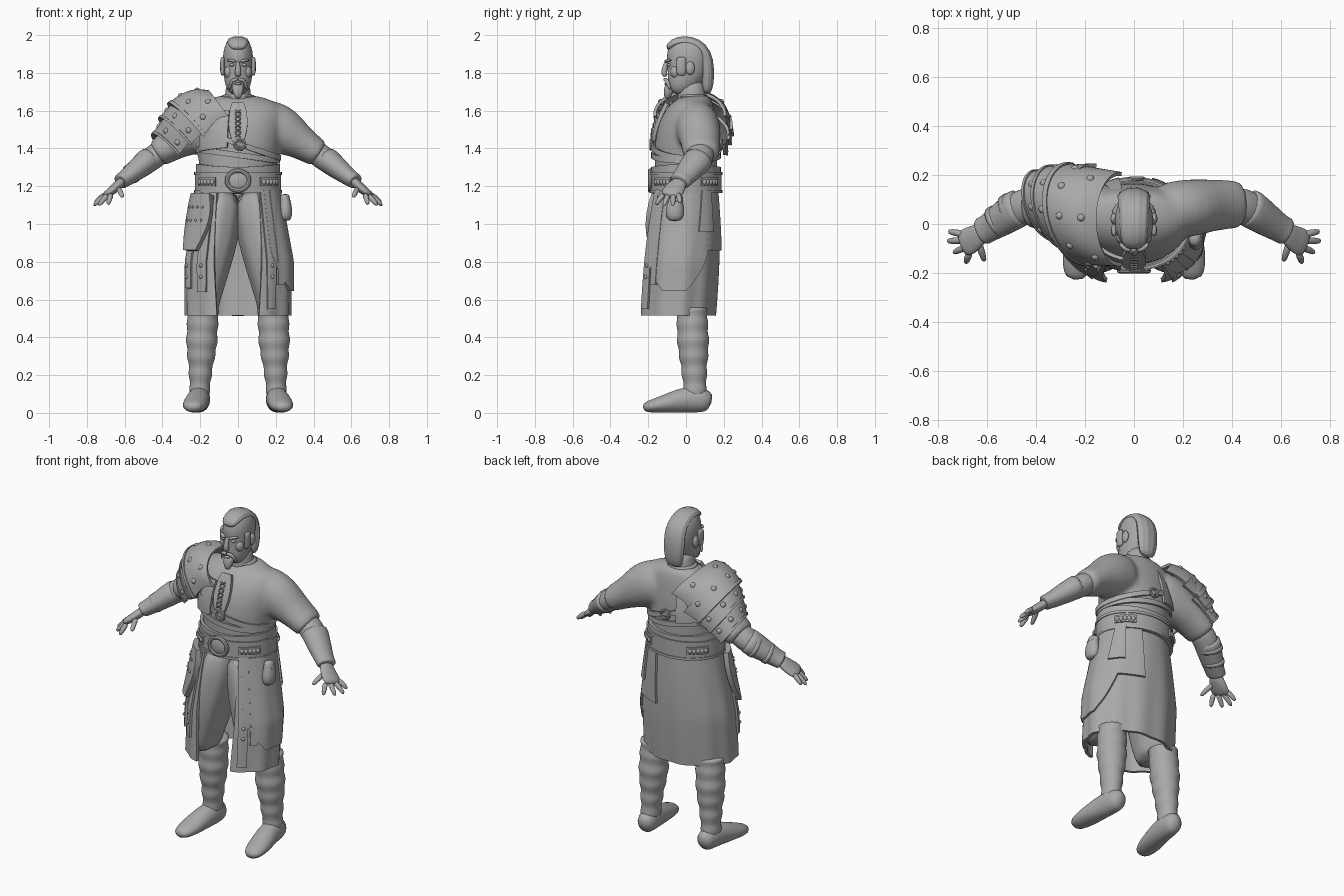
import bpy, bmesh
from math import sin, cos, pi, radians, exp
from mathutils import Vector

if "Cube" in bpy.data.objects:
    bpy.data.objects.remove(bpy.data.objects["Cube"], do_unlink=True)

grey = bpy.data.materials.new("plain grey")
grey.use_nodes = True
grey.diffuse_color = (.4, .4, .4, 1)
grey.node_tree.nodes["Principled BSDF"].inputs["Base Color"].default_value = (.4, .4, .4, 1)
SIDES = (("left", 1), ("right", -1))


def finish(name, bm):
    bmesh.ops.recalc_face_normals(bm, faces=bm.faces)
    mesh = bpy.data.meshes.new(name)
    bm.to_mesh(mesh)
    bm.free()
    mesh.shade_smooth()
    mesh.materials.append(grey)
    obj = bpy.data.objects.new(name, mesh)
    bpy.context.collection.objects.link(obj)
    return obj


def tube(name, *paths, side=1, ref=(0, 1, 0), sides=16, ripple=0, folds=8, level=1):
    """Loft through (x, y, z, radius along ref, other radius) points."""
    bm = bmesh.new()
    for path in paths:
        pts = [Vector((side * p[0], p[1], p[2])) for p in path]
        rings = []
        for i, p in enumerate(path):
            tan = (pts[min(i + 1, len(pts) - 1)] - pts[max(i - 1, 0)]).normalized()
            u = Vector(ref)
            u = (u - tan * u.dot(tan)).normalized()
            v = tan.cross(u)
            ring = []
            for k in range(sides):
                a = 2 * pi * k / sides
                r = 1 + ripple * cos(folds * a)
                ring.append(bm.verts.new(pts[i] + r * (u * p[3] * cos(a) + v * p[4] * sin(a))))
            rings.append(ring)
        for lo, hi in zip(rings, rings[1:]):
            for k in range(sides):
                n = (k + 1) % sides
                bm.faces.new((lo[k], lo[n], hi[n], hi[k]))
        bm.faces.new(rings[0])
        bm.faces.new(rings[-1])
    obj = finish(name, bm)
    if level:
        obj.modifiers.new("Round", "SUBSURF").levels = level
    return obj


def sheet(name, place, cols=12, rows=6, thick=.015, closed=False):
    """Thick sheet whose points come from place(u, v), both from 0 to 1."""
    bm = bmesh.new()
    grid = [[bm.verts.new(place(i / cols, j / rows)) for i in range(cols + (not closed))]
            for j in range(rows + 1)]
    for lo, hi in zip(grid, grid[1:]):
        for i in range(cols):
            n = (i + 1) % len(lo)
            bm.faces.new((lo[i], lo[n], hi[n], hi[i]))
    obj = finish(name, bm)
    solid = obj.modifiers.new("Thickness", "SOLIDIFY")
    solid.thickness, solid.offset = thick, 0
    obj.modifiers.new("Sharp edges", "EDGE_SPLIT").split_angle = radians(40)
    return obj


def ball(name, loc, size):
    bm = bmesh.new()
    bmesh.ops.create_uvsphere(bm, u_segments=14, v_segments=8, radius=1)
    for v in bm.verts:
        v.co = Vector(c * s for c, s in zip(v.co, size)) + Vector(loc)
    return finish(name, bm)


def lerp(a, b, t):
    return a + (b - a) * t


# Surfaces that clothing and straps lie on; angle 0 is the front, +90 the left
def trunk(deg, z, off=0):
    a = radians(deg)
    return Vector(((.213 + off) * sin(a), -(.174 + off) * cos(a), z))


def skirt(deg, z, off=0):
    a, t = radians(deg), (1.2 - z) / .68
    rx, ry = .2 + .072 * min(1, 1.7 * t) + off, .165 + .035 * t + .015 * sin(pi * t) + off
    wave = 1 + .02 * t * cos(11 * a)
    return Vector((rx * wave * sin(a), -.005 - .043 * t - ry * wave * cos(a), z))


# Tunic: torso and loose sleeves fused together
torso = [(0, 0, 1.15, .165, .2), (0, 0, 1.3, .167, .205), (0, 0, 1.42, .17, .222),
         (0, .01, 1.52, .158, .24), (0, .035, 1.6, .128, .25), (0, .05, 1.65, .095, .2), (0, .045, 1.685, .08, .1)]
sleeve = [(.08, .05, 1.53, .11, .135), (.18, .06, 1.525, .12, .135), (.25, .068, 1.485, .118, .13),
          (.325, .078, 1.437, .105, .09), (.42, .08, 1.375, .1, .076), (.435, .08, 1.365, .098, .072)]
tunic = tube("tunic", torso, sleeve, [(-p[0], *p[1:]) for p in sleeve], sides=24)
remesh = tunic.modifiers.new("Fuse", "REMESH")
remesh.mode, remesh.voxel_size, remesh.use_smooth_shade = "VOXEL", .012, True
soft = tunic.modifiers.new("Soften", "SMOOTH")
soft.factor, soft.iterations = .5, 14

# Neck, head and face
tube("neck", [(0, .04, 1.58, .085, .085), (0, .03, 1.66, .075, .07), (0, .02, 1.78, .075, .065)])
tube("collar", [(0, .035, 1.665, .09, .1), (0, .035, 1.69, .086, .093)], sides=24)
tube("head", [(0, -.06, 1.69, .035, .035), (0, -.04, 1.725, .067, .066), (0, -.008, 1.775, .099, .077),
              (0, .01, 1.84, .113, .081), (0, .012, 1.9, .118, .082), (0, .015, 1.95, .1, .07), (0, .02, 1.98, .06, .045)],
     level=2)
tube("hair", [(0, -.1, 1.925, .035, .015), (0, -.073, 1.957, .053, .026), (0, -.01, 1.97, .058, .031),
              (0, .06, 1.955, .06, .031), (0, .105, 1.905, .064, .034), (0, .117, 1.82, .068, .034),
              (0, .115, 1.74, .06, .033), (0, .11, 1.685, .045, .02)], ref=(1, 0, 0), sides=40, ripple=.035, folds=10)
tube("nose", [(0, -.1, 1.865, .012, .011), (0, -.112, 1.83, .014, .012), (0, -.118, 1.797, .017, .02),
              (0, -.105, 1.78, .012, .014)])
tube("goatee", [(0, -.08, 1.745, .025, .03), (0, -.09, 1.715, .026, .032), (0, -.098, 1.685, .022, .024),
                (0, -.1, 1.662, .01, .01)], sides=24, ripple=.06)
ball("lower_lip", (0, -.103, 1.742), (.018, .011, .007))
for label, s in SIDES:
    tube(label + "_moustache", [(0, -.112, 1.767, .01, .01), (.025, -.106, 1.764, .012, .011),
                                (.042, -.094, 1.745, .01, .009), (.045, -.085, 1.71, .006, .006)], side=s)
    tube(label + "_brow", [(.012, -.107, 1.858, .011, .008), (.035, -.102, 1.868, .012, .008),
                           (.06, -.078, 1.866, .008, .006)], side=s)
    ball(label + "_eye", (s * .033, -.091, 1.842), (.014, .011, .008))
    ball(label + "_cheek", (s * .046, -.055, 1.805), (.028, .028, .035))
    ball(label + "_ear", (s * .082, .022, 1.825), (.014, .024, .036))
    tube(label + "_sideburn", [(.078, -.025, 1.885, .024, .01), (.084, -.025, 1.87, .026, .012),
                               (.082, -.025, 1.8, .026, .012), (.078, -.027, 1.785, .022, .01)], side=s)

# Shirt placket with cross lacing
sheet("placket", lambda u, v: Vector((.05 * (2 * u - 1) * sin(pi * lerp(.12, .88, v)) ** .5,
      lerp(-.172, -.102, v ** 1.5), lerp(1.44, 1.64, v))), rows=10, thick=.02)
for k in range(6):
    for s in (1, -1):
        z, y = 1.47 + .025 * k, -.184 + .065 * (k / 7) ** 1.5
        tube("lace", [(-.015 * s, y, z - .01, .004, .004), (.015 * s, y, z + .01, .004, .004)], sides=6, level=0)

# Arms with forearm guards, hands and fingers
tips = [(.76, -.03, 1.11), (.766, -.07, 1.095), (.74, -.118, 1.095), (.688, -.16, 1.1), (.61, -.155, 1.14)]
for label, s in SIDES:
    tube(label + "_forearm", [(.36, .085, 1.42, .075, .065), (.45, .075, 1.35, .077, .066), (.52, .035, 1.3, .07, .06),
                              (.59, -.012, 1.245, .052, .04), (.63, -.04, 1.215, .04, .028)], side=s)
    tube(label + "_bracer", [(.46, .072, 1.348, .08, .067), (.475, .064, 1.338, .083, .069), (.54, .02, 1.285, .072, .058),
                             (.6, -.02, 1.238, .058, .044), (.62, -.03, 1.228, .06, .044), (.625, -.034, 1.223, .056, .04)],
         side=s)
    tube(label + "_palm", [(.605, -.022, 1.235, .038, .027), (.64, -.05, 1.2, .05, .026),
                           (.675, -.07, 1.17, .061, .024), (.71, -.088, 1.148, .054, .017)], side=s)
    for i, tip in enumerate(tips):
        root = Vector((.695 - .008 * i, -.042 - .024 * i, 1.16)) if i < 4 else Vector((.635, -.075, 1.19))
        mid = root.lerp(Vector(tip), .55) + Vector((0, 0, .006))
        tube(label + "_finger", [(*root, .016, .017), (*mid, .015, .015), (*tip, .011, .011)], side=s, sides=10)
for x, y, z, r in ((.5, .052, 1.317, .078), (.56, .011, 1.27, .068)):
    tube("right_bracer_strap", [(x - .008, y + .006, z + .006, r, r * .8), (x + .008, y - .006, z - .006, r, r * .8)],
         side=-1, level=0, sides=24)

# Trousers, wrapped lower legs and shoes
for label, s in SIDES:
    tube(label + "_trouser", [(.08, -.01, 1.2, .15, .1), (.105, -.02, 1, .165, .122), (.13, -.035, .85, .165, .11),
                              (.165, -.05, .68, .15, .093), (.186, -.055, .58, .13, .083), (.186, -.04, .53, .11, .085)],
         side=s, sides=32, ripple=.02, folds=8)
    wraps = []
    for k in range(23):
        t = k / 22
        bulge = .004 * cos(k * 2 * pi / 4) + .01 * exp(-((t - .4) / .2) ** 2)
        wraps.append((lerp(.184, .205, t), lerp(.03, .05, t), lerp(.56, .07, t),
                      lerp(.084, .058, t) + bulge, lerp(.086, .05, t) + bulge))
    tube(label + "_leg_wrap", wraps, side=s, sides=20)
    tube(label + "_shoe", [(.197, .135, .05, .038, .045), (.202, .09, .07, .058, .07), (.207, .01, .073, .06, .073),
                           (.223, -.09, .053, .068, .053), (.235, -.175, .036, .062, .036), (.243, -.23, .028, .036, .024)],
         side=s, ref=(1, 0, 0))


# Open-fronted skirt
def skirt_cloth(u, v):
    edge = lerp(24, 32, v)
    return skirt(lerp(edge, 360 - edge, u), lerp(.515, 1.2, v))


sheet("skirt", skirt_cloth, cols=90, rows=16, thick=.018)


# Hanging panels on the skirt, with an outline rule for the shaped ones
def panel(name, deg, low, high, half, off, thick, shape=lambda v: 1):
    sheet(name, lambda u, v: skirt(deg + (2 * u - 1) * half * shape(v), lerp(low, high, v), off),
          cols=20, rows=18, thick=thick)


panel("side_tongue", 84, .645, 1.18, 47, .016, .014, lambda v: sin(pi / 2 * min(1, .22 + 1.7 * v)))
panel("front_strap", 38, .55, 1.18, 6, .016, .012)
panel("second_strap", 52, .68, 1.18, 5, .02, .012)
panel("right_strap", -42, .64, 1.15, 7, .016, .012)
panel("outer_right_strap", -66, .66, 1.15, 7, .016, .012)
panel("back_flap", 146, .86, 1.18, 19, .016, .014, lambda v: 1 - .35 * v)
panel("short_back_flap", 126, .96, 1.18, 12, .026, .014, lambda v: 1 - .3 * v)
panel("hip_guard", -58, .86, 1.16, 25, .034, .03, lambda v: .3 + .7 * sin(pi * (.05 + .68 * v)))
for k in range(8):
    ball("guard_stud", skirt(-71 + 9 * (k % 4), 1.02 + .07 * (k // 4), .05), (.007,) * 3)
for deg in (-42, -66, 38):
    for z in (.72, .78):
        ball("strap_stud", skirt(deg, z, .022), (.01,) * 3)

# Hip pouch
tube("pouch", [(.25, -.06, 1.015, .03, .025), (.252, -.06, 1.04, .05, .036), (.252, -.058, 1.09, .048, .036),
               (.25, -.055, 1.125, .035, .026), (.245, -.05, 1.16, .04, .028)])
tube("pouch_tie", [(.25, -.055, 1.115, .043, .034), (.25, -.055, 1.13, .043, .034)])


# Wide belt, rims, buckle and side plates
def band(name, low, high, off, thick, wave=0):
    sheet(name, lambda u, v: trunk(360 * u, lerp(low, high, v) + wave * cos(4 * pi * u), off),
          cols=64, rows=2, thick=thick, closed=True)


band("belt", 1.165, 1.275, .002, .025)
band("belt_lower_rim", 1.165, 1.18, .008, .022)
band("belt_upper_rim", 1.26, 1.276, .008, .022)
band("waist_wrap", 1.265, 1.31, .002, .016, -.008)


def ring(name, cx, cy, cz, rx, rz, r):
    sheet(name, lambda u, v: Vector((cx + (rx + r * cos(2 * pi * v)) * cos(2 * pi * u), cy + r * sin(2 * pi * v),
          cz + (rz + r * cos(2 * pi * v)) * sin(2 * pi * u))), cols=32, rows=8, thick=.002, closed=True)


ring("buckle_rim", 0, -.19, 1.23, .058, .052, .011)
ball("buckle_face", (0, -.184, 1.23), (.058, .015, .052))
for deg in (-48, 48, 132, -132):
    sheet("belt_plate", lambda u, v: trunk(deg + lerp(-17, 17, u), lerp(1.2, 1.245, v), .015), thick=.014)
    for k in range(5):
        ball("plate_bead", trunk(deg - 12 + 6 * k, 1.222, .02), (.012, .012, .015))


# Diagonal chest straps with buckles front and back
def strap(name, base, tilt, off):
    sheet(name, lambda u, v: trunk(360 * u, base - tilt * sin(2 * pi * u) + .03 * (v - .5), off),
          cols=64, rows=2, thick=.012, closed=True)


strap("chest_strap", 1.425, .075, .009)
strap("lower_chest_strap", 1.365, .03, .004)
for y in (-.186, .186):
    ring("strap_buckle", .01, y, 1.42, .026, .024, .007)
    tube("strap_prong", [(-.04, y, 1.445, .006, .008), (.05, y, 1.4, .006, .008)], sides=8)


# Layered shoulder armour on the right side, wrapping inward at the front
def layer(inner, outer, rise, depth0, depth1, drop0, drop1, cy0, cy1, reach):
    def place(u, v):
        a = radians(lerp(-reach, reach, u))
        d, h, cy = lerp(depth0, depth1, v), lerp(drop0, drop1, v), lerp(cy0, cy1, v)
        x, z = lerp(inner[0], outer[0], v), lerp(inner[1], outer[1], v) + rise * sin(pi * v)
        fall = h * (1 - cos(a))
        return Vector((x + .65 * fall - .04 * v * sin(a), cy + d * sin(a), z - .8 * fall))
    return place


layers = [("lower", layer((-.35, 1.595), (-.44, 1.475), .01, .165, .135, .16, .12, .06, .075, 98)),
          ("middle", layer((-.29, 1.67), (-.405, 1.56), .012, .19, .165, .19, .16, .05, .065, 96)),
          ("upper", layer((-.155, 1.7), (-.36, 1.635), .03, .185, .2, .15, .2, .02, .04, 94))]
for label, place in layers:
    sheet(label + "_shoulder_plate", place, cols=28, rows=8, thick=.016)
    sheet(label + "_shoulder_rim", lambda u, v: place(u, lerp(.93, 1.01, v)), cols=28, rows=1, thick=.026)
    for k in range(5):
        ball(label + "_shoulder_stud", place(.1 + .2 * k, .72), (.017,) * 3)
for k in range(3):
    ball("upper_shoulder_stud", place(.2 + .3 * k, .3), (.017,) * 3)

# Leather panels joining the armour to chest and back
for label, a0, a1 in (("chest", -62, -14), ("back", -165, -120)):
    sheet(label + "_panel", lambda u, v: trunk(lerp(a0, a1, u), lerp(1.385 + .02 * u, 1.6, v), .016 - .045 * v * v))
